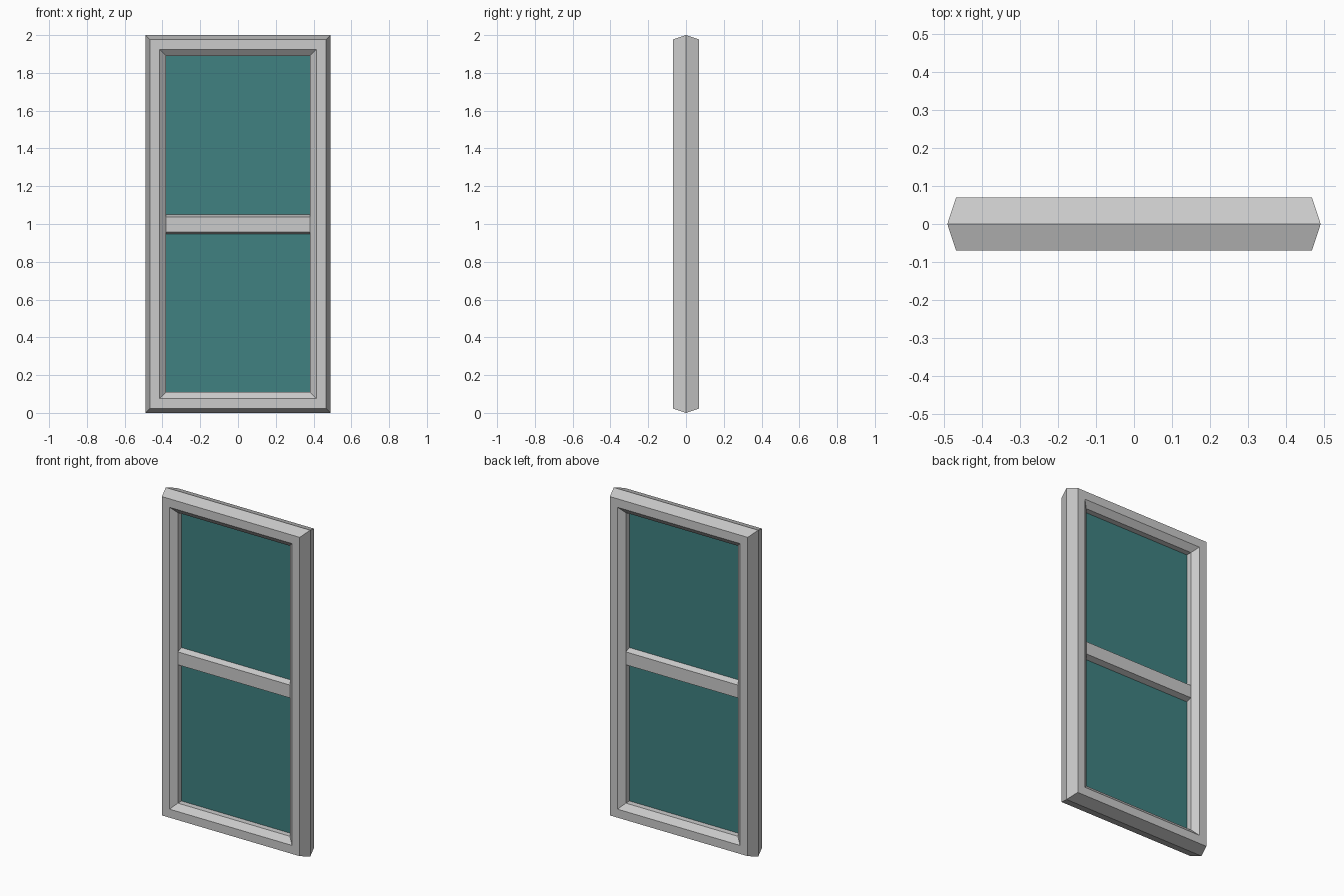
import bpy, bmesh

if "Cube" in bpy.data.objects:
    bpy.data.objects.remove(bpy.data.objects["Cube"])


def add_object(name, bm, mat=None):
    bmesh.ops.recalc_face_normals(bm, faces=bm.faces)
    me = bpy.data.meshes.new(name)
    bm.to_mesh(me)
    bm.free()
    ob = bpy.data.objects.new(name, me)
    bpy.context.collection.objects.link(ob)
    if mat:
        me.materials.append(mat)
    return ob


def mitred_frame(name, profile, half_w, half_h, cz):
    """Sweep a closed (inset, y) profile round a rectangle with mitred corners."""
    bm = bmesh.new()
    rings = [[bm.verts.new((sx * (half_w - i), y, cz + sz * (half_h - i)))
              for sx, sz in ((-1, -1), (1, -1), (1, 1), (-1, 1))]
             for i, y in profile]
    for a, b in zip(rings, rings[1:] + rings[:1]):
        for k in range(4):
            n = (k + 1) % 4
            bm.faces.new((a[k], a[n], b[n], b[k]))
    return add_object(name, bm)


def bar(name, section, half_w):
    """Extrude a closed (y, z) section along x."""
    bm = bmesh.new()
    ends = [[bm.verts.new((x, y, z)) for y, z in section] for x in (-half_w, half_w)]
    for e in ends:
        bm.faces.new(e)
    for k in range(len(section)):
        n = (k + 1) % len(section)
        bm.faces.new((ends[0][k], ends[0][n], ends[1][n], ends[1][k]))
    return add_object(name, bm)


def box(name, x, y, z0, z1, mat):
    bm = bmesh.new()
    bmesh.ops.create_cube(bm, size=1)
    for v in bm.verts:
        v.co = (v.co.x * 2 * x, v.co.y * 2 * y, (z0 + z1) / 2 + v.co.z * (z1 - z0))
    return add_object(name, bm, mat)


glass = bpy.data.materials.new("glass")
glass.diffuse_color = (0.05, 0.22, 0.22, 1)
glass.use_nodes = True
glass.node_tree.nodes["Principled BSDF"].inputs["Base Color"].default_value = glass.diffuse_color

# Outer frame: ridged outside, splayed reveal inside
mitred_frame("window_frame",
             [(0, 0), (0.023, -0.07), (0.075, -0.07), (0.11, -0.04),
              (0.11, 0.04), (0.075, 0.07), (0.023, 0.07)], 0.49, 1.0, 1.0)

# Middle rail with a ridge top and bottom
bar("middle_rail", [(-0.04, 0.958), (0, 0.945), (0.04, 0.958),
                    (0.04, 1.037), (0, 1.052), (-0.04, 1.037)], 0.382)

# Panes
box("lower_pane", 0.385, 0.005, 0.105, 0.96, glass)
box("upper_pane", 0.385, 0.005, 1.04, 1.895, glass)
